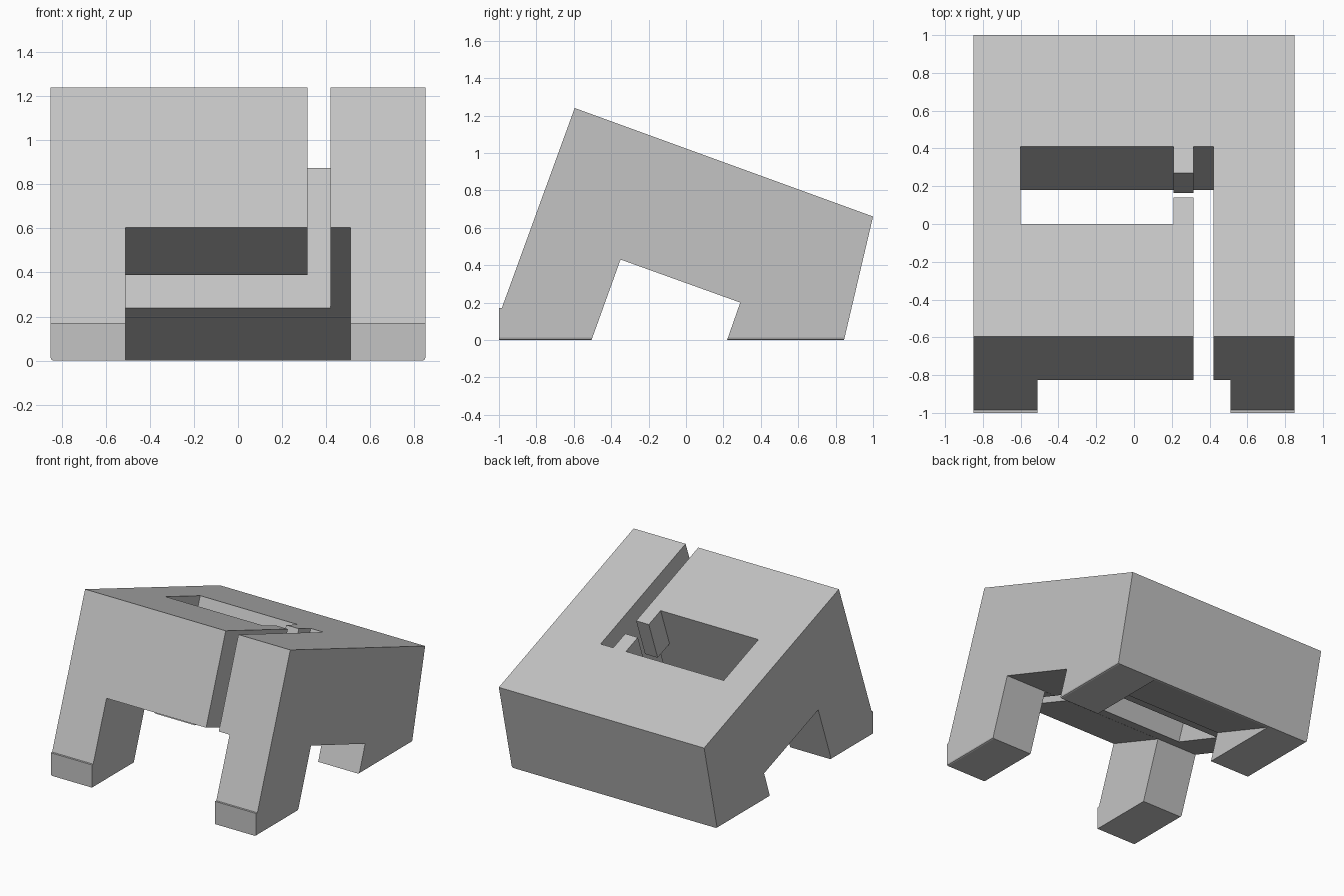
import bpy
import math
from mathutils import Vector

cube = bpy.data.objects.get("Cube")
if cube:
    bpy.data.objects.remove(cube, do_unlink=True)

HALF = 0.85                      # half width of the stand
TILT = math.radians(20)
DEPTH = 0.678                    # thickness of the tilted body
ALONG = Vector((0, math.cos(TILT), -math.sin(TILT)))
DOWN = Vector((0, -math.sin(TILT), -math.cos(TILT)))
RIDGE = Vector((0, -0.595, 1.24))  # top front edge

grey = bpy.data.materials.new("light_grey")
grey.use_nodes = True
colour = (0.55, 0.55, 0.55, 1)
grey.diffuse_color = colour
grey.node_tree.nodes["Principled BSDF"].inputs["Base Color"].default_value = colour


def prism(name, outline, offset):
    """Extrude a closed 3D outline by an offset vector."""
    n = len(outline)
    verts = [Vector(p) for p in outline] + [Vector(p) + offset for p in outline]
    faces = [list(range(n))[::-1], list(range(n, 2 * n))]
    faces += [[i, (i + 1) % n, (i + 1) % n + n, i + n] for i in range(n)]
    mesh = bpy.data.meshes.new(name)
    mesh.from_pydata(verts, [], faces)
    obj = bpy.data.objects.new(name, mesh)
    bpy.context.collection.objects.link(obj)
    mesh.materials.append(grey)
    bpy.context.view_layer.objects.active = obj
    obj.select_set(True)
    bpy.ops.object.mode_set(mode='EDIT')
    bpy.ops.mesh.select_all(action='SELECT')
    bpy.ops.mesh.normals_make_consistent(inside=False)
    bpy.ops.object.mode_set(mode='OBJECT')
    obj.select_set(False)
    return obj


def tilted(x, along, down=0.0):
    """Point on the tilted deck: across, along the slope, into the body."""
    return RIDGE + Vector((x, 0, 0)) + ALONG * along + DOWN * down


def cut(target, cutter):
    mod = target.modifiers.new("cut", 'BOOLEAN')
    mod.operation = 'DIFFERENCE'
    mod.solver = 'EXACT'
    mod.object = cutter
    bpy.context.view_layer.objects.active = target
    bpy.ops.object.modifier_apply(modifier=mod.name)
    bpy.data.objects.remove(cutter, do_unlink=True)


# Stand: side profile with toes, front legs, side arch and rear feet
side = [(-1, 0), (-1, 0.17), (-0.985, 0.17), (-0.595, 1.24), (1, 0.66),
        (0.845, 0), (0.22, 0), (0.29, 0.2), (-0.35, 0.43), (-0.505, 0)]
stand = prism("stand", [(-HALF, y, z) for y, z in side], Vector((2 * HALF, 0, 0)))

# Thin softened edge along the outer bottom of the feet
bevel = stand.modifiers.new("foot_edges", 'BEVEL')
bevel.limit_method = 'WEIGHT'
bevel.width = 0.012
bevel.segments = 2
weights = stand.data.attributes.new("bevel_weight_edge", 'FLOAT', 'EDGE')
for edge in stand.data.edges:
    a, b = (stand.data.vertices[i].co for i in edge.vertices)
    if a.z < 0.001 and b.z < 0.001 and abs(a.x - b.x) < 0.001:
        weights.data[edge.index].value = 1.0
bpy.context.view_layer.objects.active = stand
bpy.ops.object.modifier_apply(modifier=bevel.name)

# Channel between the legs, below the tilted underside
channel = [tilted(-0.51, u, w) for u, w in
           ((-0.5, DEPTH), (2.2, DEPTH), (2.2, 2), (-0.5, 2))]
cut(stand, prism("channel_cutter", channel, Vector((1.02, 0, 0))))

# Opening, cable slot and the gap between the two retaining tabs
HOLE_FRONT, HOLE_BACK = 0.633, 1.07
plan = [(-0.6, HOLE_FRONT), (0.21, HOLE_FRONT), (0.21, 0.782), (0.315, 0.782),
        (0.315, -0.8), (0.42, -0.8), (0.42, HOLE_BACK), (0.315, HOLE_BACK),
        (0.315, 0.92), (0.21, 0.92), (0.21, HOLE_BACK), (-0.6, HOLE_BACK)]
cut(stand, prism("opening_cutter", [tilted(x, u, -0.3) for x, u in plan], DOWN * 1.8))

# Space underneath the tabs
under = [tilted(x, u, 0.307) for x, u in
         ((0.15, HOLE_FRONT), (0.37, HOLE_FRONT), (0.37, HOLE_BACK), (0.15, HOLE_BACK))]
cut(stand, prism("tab_undercut_cutter", under, DOWN * 0.8))
